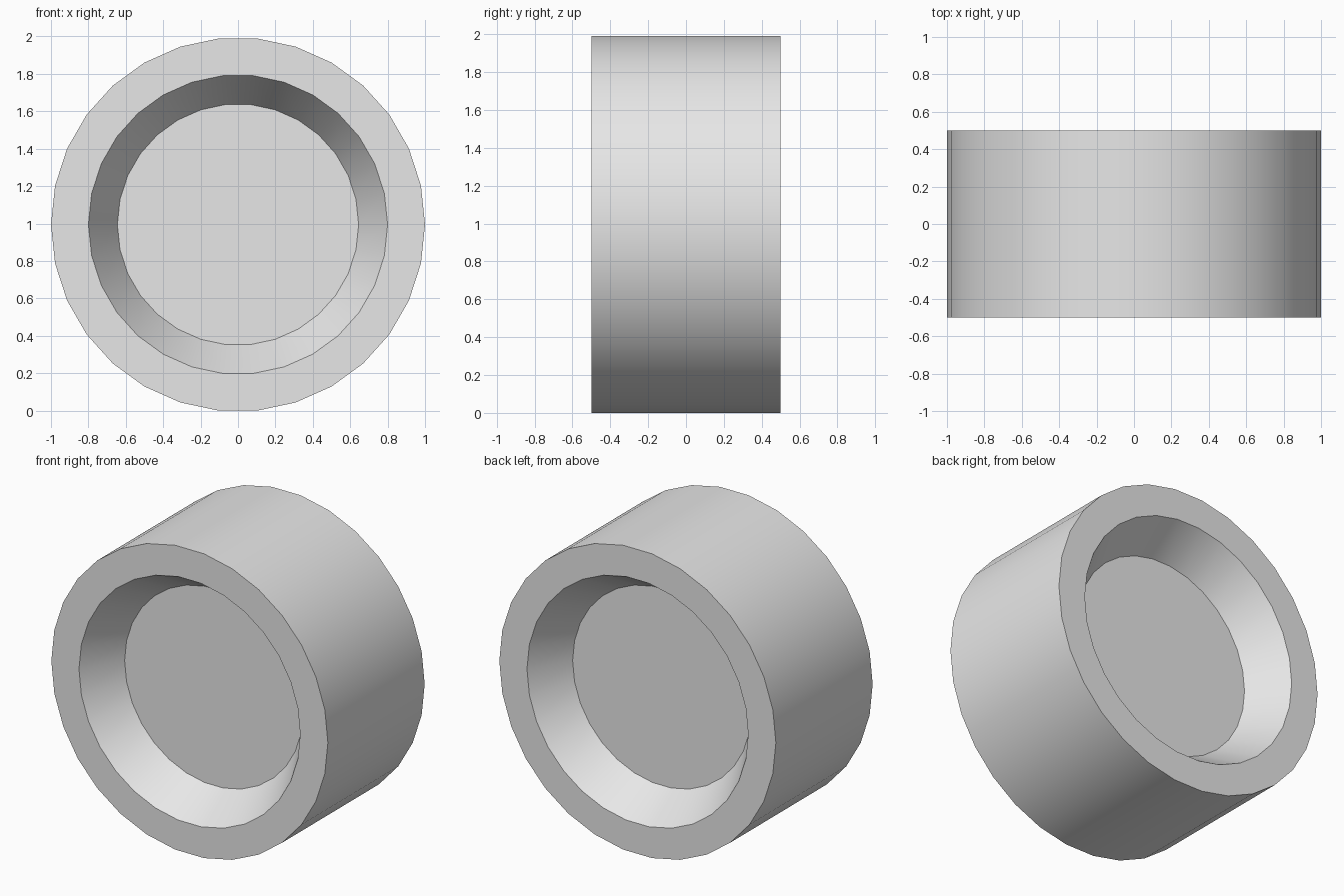
import bpy
import bmesh
from math import cos, sin, pi

SIDES = 30

cube = bpy.data.objects.get("Cube")
if cube:
    bpy.data.objects.remove(cube, do_unlink=True)

# Plain grey material
grey = bpy.data.materials.new("plain_grey")
grey.use_nodes = True
colour = (0.8, 0.8, 0.8, 1)
grey.diffuse_color = colour
grey.node_tree.nodes["Principled BSDF"].inputs["Base Color"].default_value = colour

# Ring profile as (radius, y): front recess, front rim, tread, back rim, back recess
half = [(0.645, -0.25), (0.8, -0.5), (1.0, -0.5)]
profile = half + [(r, -y) for r, y in reversed(half)]
centre_z = cos(pi / SIDES)

bm = bmesh.new()
rings = []
for radius, y in profile:
    angles = [2 * pi * i / SIDES for i in range(SIDES)]
    rings.append([bm.verts.new((radius * cos(a), y, centre_z + radius * sin(a)))
                  for a in angles])

# Walls between neighbouring rings
for a, b in zip(rings, rings[1:]):
    for i in range(SIDES):
        j = (i + 1) % SIDES
        bm.faces.new((a[i], a[j], b[j], b[i]))

# Flat recess floors
bm.faces.new(rings[0])
bm.faces.new(rings[-1])
bmesh.ops.recalc_face_normals(bm, faces=bm.faces)

mesh = bpy.data.meshes.new("wheel")
bm.to_mesh(mesh)
bm.free()
mesh.materials.append(grey)
wheel = bpy.data.objects.new("wheel", mesh)
bpy.context.collection.objects.link(wheel)

# Smooth round walls with sharp rims
bpy.ops.object.select_all(action="DESELECT")
wheel.select_set(True)
bpy.context.view_layer.objects.active = wheel
bpy.ops.object.shade_smooth_by_angle(angle=pi / 6)
